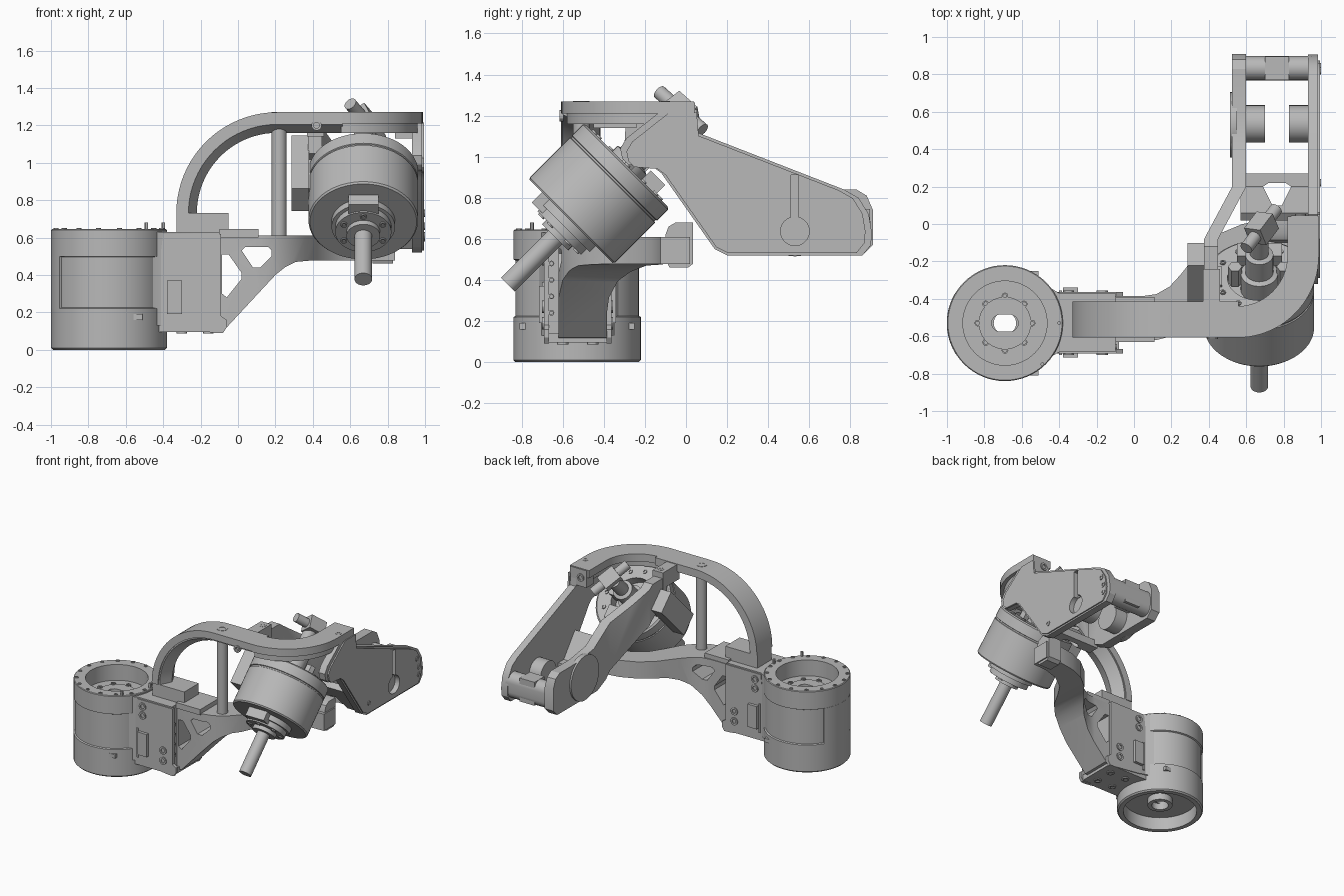
import bpy, bmesh
from math import sin, cos, pi, radians
from mathutils import Vector

old = bpy.data.objects.get("Cube")
if old:
    bpy.data.objects.remove(old, do_unlink=True)

metal = bpy.data.materials.new("machined_grey")
metal.use_nodes = True
GREY = (0.48, 0.48, 0.48, 1)
metal.diffuse_color = GREY
for node in metal.node_tree.nodes:
    if node.type == 'BSDF_PRINCIPLED':
        node.inputs["Base Color"].default_value = GREY
parts = []


def finish(name, bm):
    bmesh.ops.recalc_face_normals(bm, faces=bm.faces)
    mesh = bpy.data.meshes.new(name)
    bm.to_mesh(mesh)
    bm.free()
    mesh.materials.append(metal)
    ob = bpy.data.objects.new(name, mesh)
    bpy.context.collection.objects.link(ob)
    parts.append(ob)
    return ob


def prism(name, pts, axis, lo, hi, bend=None, far=None):
    """Extrude a 2D outline along an axis, or loft it to a far outline; bend shifts x by y."""
    place = {'x': lambda u, v, w: (w, u, v),
             'y': lambda u, v, w: (u, w, v),
             'z': lambda u, v, w: (u, v, w)}[axis]
    bm = bmesh.new()
    rings = [[bm.verts.new(place(u, v, w)) for u, v in outline] for outline, w in ((pts, lo), (far or pts, hi))]
    for ring in rings:
        bm.faces.new(ring)
    n = len(pts)
    for i in range(n):
        j = (i + 1) % n
        bm.faces.new((rings[0][i], rings[0][j], rings[1][j], rings[1][i]))
    if bend:
        for y in (0.2, -0.08):
            geom = bm.verts[:] + bm.edges[:] + bm.faces[:]
            bmesh.ops.bisect_plane(bm, geom=geom, plane_co=(0, y, 0), plane_no=(0, 1, 0))
        for v in bm.verts:
            v.co.x += bend(v.co.y)
    return finish(name, bm)


def rect(u0, v0, u1, v1):
    return [(u0, v0), (u1, v0), (u1, v1), (u0, v1)]


def box(name, lo, hi):
    return prism(name, rect(lo[0], lo[1], hi[0], hi[1]), 'z', lo[2], hi[2])


def arc(cu, cv, r, a0, a1, n=20):
    angles = [radians(a0 + (a1 - a0) * i / n) for i in range(n + 1)]
    return [(cu + r * cos(a), cv + r * sin(a)) for a in angles]


def lathe(name, profile, origin, axis, seg=48, ring=False):
    """Revolve (radius, distance) points; ring joins the last point to the first."""
    bm = bmesh.new()
    rot = Vector(axis).to_track_quat('Z', 'Y')
    loops = [[bm.verts.new(Vector(origin) + rot @ Vector((r * cos(2 * pi * i / seg), r * sin(2 * pi * i / seg), d)))
              for i in range(seg)] for r, d in profile]
    pairs = list(zip(loops, loops[1:]))
    if ring:
        pairs.append((loops[-1], loops[0]))
    else:
        bm.faces.new(loops[0])
        bm.faces.new(loops[-1])
    for a, b in pairs:
        for i in range(seg):
            j = (i + 1) % seg
            bm.faces.new((a[i], a[j], b[j], b[i]))
    return finish(name, bm)


def rod(name, p0, p1, r, seg=24):
    d = Vector(p1) - Vector(p0)
    return lathe(name, [(r, 0), (r, d.length)], p0, d, seg)


def cut(ob, cutter, operation='DIFFERENCE'):
    mod = ob.modifiers.new("cut", 'BOOLEAN')
    mod.operation, mod.solver, mod.object = operation, 'EXACT', cutter
    bpy.context.view_layer.update()
    deps = bpy.context.evaluated_depsgraph_get()
    mesh = bpy.data.meshes.new_from_object(ob.evaluated_get(deps))
    ob.modifiers.clear()
    ob.data = mesh
    parts.remove(cutter)
    bpy.data.objects.remove(cutter, do_unlink=True)


def bolt(name, p, d, r=0.025, proud=0.008):
    """Socket-head screw."""
    lathe(name, [(r, -0.012), (r, proud), (r * 0.55, proud), (r * 0.55, -0.01)], p, d, 12)


# Base drum with open top and hollow underside
CX, CY = -0.69, -0.53
drum = lathe("base_drum", [(0.03, 0.1), (0.03, 0.53), (0.14, 0.53), (0.14, 0.52), (0.225, 0.52), (0.225, 0.645),
                           (0.305, 0.645), (0.31, 0.64), (0.31, 0.5), (0.3, 0.495), (0.3, 0.225), (0.31, 0.22),
                           (0.31, 0.01), (0.3, 0), (0.265, 0), (0.265, 0.1)], (CX, CY, 0), (0, 0, 1), 64, True)
slot = arc(CX + 0.025, CY, 0.046, -80, 80, 8) + arc(CX - 0.025, CY, 0.046, 100, 260, 8)
cut(drum, prism("drum_slot", slot, 'z', 0.05, 0.6))
lathe("base_hub", [(0.09, 0.05), (0.09, 0.11), (0.06, 0.11), (0.06, 0.05)], (CX, CY, 0), (0, 0, 1), 32, True)
prism("drum_side_panel", arc(CX, CY, 0.311, 148, 212) + arc(CX, CY, 0.28, 212, 148), 'z', 0.22, 0.5)
for i in range(16):
    a = 2 * pi * (i + 0.5) / 16
    bolt("rim_bolt", (CX + 0.288 * cos(a), CY + 0.288 * sin(a), 0.645), (0, 0, 1), 0.014, 0.005)
for i in range(8):
    a = 2 * pi * i / 8
    bolt("hub_bolt", (CX + 0.145 * cos(a), CY + 0.145 * sin(a), 0.53), (0, 0, 1), 0.018)
for x, y in ((-0.49, -0.75), (-0.4, -0.53)):
    rod("locating_pin", (x, y, 0.6), (x, y, 0.68), 0.01, 12)

# Bracket joining the drum to the arms
outline = [(-0.5, -0.74), (-0.4, -0.685), (-0.1, -0.685), (-0.1, -0.37), (-0.4, -0.37), (-0.5, -0.31)]
housing = prism("bracket_housing", outline, 'z', 0.13, 0.63)
cut(housing, rod("drum_bore", (CX, CY, 0), (CX, CY, 0.9), 0.25, 48))
side_plate = [(-0.46, 0.15), (-0.4, 0.13), (-0.36, 0.12), (-0.12, 0.09), (-0.08, 0.09), (-0.06, 0.12),
              (-0.06, 0.16), (-0.09, 0.18), (-0.09, 0.62), (-0.4, 0.62)]
for y, out in ((-0.68, -1), (-0.375, 1)):
    prism("bracket_side_plate", side_plate, 'y', y - 0.012, y + 0.012)
    for x, z in ((-0.35, 0.57), (-0.35, 0.5), (-0.17, 0.27), (-0.17, 0.19)):
        bolt("bracket_bolt", (x, y + out * 0.012, z), (0, out, 0), 0.03)
    box("connector_cover", (-0.38, y - 0.035, 0.19), (-0.3, y + 0.035, 0.37))
    box("connector_flange", (-0.4, y - 0.02, 0.16), (-0.385, y + 0.02, 0.39))
    box("drum_clip", (-0.57, CY + out * 0.265 - 0.015, 0.16), (-0.51, CY + out * 0.265 + 0.015, 0.19))
    for z in (0.24, 0.32, 0.4, 0.48):
        bolt("end_bolt", (-0.1, y - out * 0.025, z), (1, 0, 0), 0.014)
    for x in (-0.3, -0.16):
        bolt("base_bolt", (x, y - out * 0.08, 0.095), (0, 0, -1), 0.028)
box("bracket_base", (-0.43, -0.685, 0.095), (-0.08, -0.37, 0.14))
box("arch_foot", (-0.33, -0.6, 0.62), (-0.05, -0.42, 0.73))
box("foot_step", (-0.1, -0.63, 0.6), (0.11, -0.39, 0.645))

# Lower arm: trussed root running into a curve behind the motor, side profile trimmed by plan
arm = prism("lower_arm", [(-0.12, 0.61), (-0.12, 0.11), (-0.06, 0.12), (0.2, 0.4), (0.25, 0.44), (0.31, 0.47),
                          (0.4, 0.478), (0.84, 0.478), (0.84, 0.61)], 'y', -0.9, 0.3)
plan = [(-0.2, -0.62), (0.12, -0.62), (0.2, -0.6), (0.28, -0.555), (0.36, -0.47), (0.42, -0.36), (0.49, -0.25),
        (0.6, -0.17), (0.72, -0.13), (0.9, -0.12), (0.9, 0.02), (0.7, 0.02), (0.58, 0), (0.46, -0.05),
        (0.36, -0.13), (0.25, -0.27), (0.19, -0.335), (0.12, -0.375), (0.05, -0.385), (-0.2, -0.385)]
cut(arm, prism("arm_plan", plan, 'z', 0, 0.8), 'INTERSECT')
for hole in ([(-0.085, 0.51), (-0.085, 0.3), (-0.06, 0.28), (0.02, 0.38), (0.02, 0.41), (-0.05, 0.51)],
             [(0.02, 0.53), (0.04, 0.55), (0.16, 0.55), (0.18, 0.53), (0.18, 0.5), (0.12, 0.44), (0.08, 0.44)]):
    cut(arm, prism("truss_hole", hole, 'y', -0.8, -0.2))
prism("lower_pivot_block", [(-0.1, 0.5), (-0.08, 0.46), (0.01, 0.46), (0.035, 0.48), (0.035, 0.68), (-0.05, 0.68),
                            (-0.085, 0.66), (-0.1, 0.62)], 'x', 0.72, 0.83)
bolt("pivot_bolt", (0.83, -0.03, 0.54), (1, 0, 0), 0.035)
rod("support_pillar", (0.22, -0.51, 0.58), (0.22, -0.51, 1.2), 0.04)


# Upper arm: arch with a tapered inner rib, then a flat curve to the forearm
def arch(r0, r1):
    return arc(0.21, 0.73, r1, 180, 90) + [(0.56, 0.73 + r1), (0.56, 0.73 + r0)] + arc(0.21, 0.73, r0, 90, 180)


prism("arch_outer_band", arch(0.485, 0.54), 'y', -0.608, -0.415)
for y in (-0.6, -0.42):
    prism("arch_inner_rib", arch(0.475, 0.49), 'y', y, -0.51, far=arch(0.43, 0.49))
for name, r0, r1, z0, z1 in (("upper_arm_plate", 0.27, 0.438, 1.21, 1.27), ("upper_arm_rail", 0.3, 0.41, 1.16, 1.215)):
    prism(name, arc(0.55, -0.17, r1, -90, 0) + [(0.55 + r1, 0.04), (0.55 + r0, 0.04)]
          + arc(0.55, -0.17, r0, 0, -90), 'z', z0, z1)
box("upper_arm_end", (0.84, -0.04, 1.13), (0.985, 0.045, 1.265))
bolt("end_block_bolt", (0.89, 0.045, 1.2), (0, 1, 0), 0.03)
bolt("arch_bolt", (0.22, -0.51, 1.27), (0, 0, 1), 0.04, 0.002)
bolt("arm_bolt", (0.95, -0.1, 1.27), (0, 0, 1), 0.022, 0.002)
box("arm_lug", (0.37, -0.45, 1.14), (0.46, -0.24, 1.265))
bolt("lug_bolt", (0.42, -0.29, 1.265), (0, 0, 1), 0.025, 0.002)
bolt("lug_front_bolt", (0.42, -0.608, 1.2), (0, -1, 0), 0.028)

# Forearm: right cheek with a slot running into a pivot recess
cheek = [(-0.32, 1.04), (-0.29, 1.09), (-0.1, 1.24), (0.04, 1.24), (0.05, 1.12), (0.77, 0.84), (0.84, 0.8),
         (0.89, 0.72), (0.905, 0.63), (0.9, 0.57), (0.86, 0.52), (0.2, 0.52), (0.14, 0.55), (-0.12, 0.92),
         (-0.16, 0.95), (-0.28, 0.96), (-0.31, 0.99)]
right = prism("forearm_right_cheek", cheek, 'x', 0.93, 0.985)
prism("cheek_face", [(u * 0.95 + 0.014, v * 0.95 + 0.038) for u, v in cheek], 'x', 0.98, 0.995)
for ob in (right, parts[-1]):
    cut(ob, prism("cheek_slot", rect(0.512, 0.6, 0.548, 0.91), 'x', 0.96, 1.1))
    cut(ob, rod("cheek_pivot_recess", (0.955, 0.53, 0.637), (1.1, 0.53, 0.637), 0.07, 32))
for y, z in ((0.82, 0.73), (0.84, 0.66), (0.84, 0.6), (0.22, 0.61)):
    bolt("cheek_bolt", (0.992, y, z), (1, 0, 0), 0.02)


# Forearm: left cheek, cranked inwards past the motor
def crank(y):
    return -0.15 * min(1, max(0, (0.2 - y) / 0.28))


prism("forearm_left_cheek", [(-0.3, 1.05), (-0.29, 1.22), (-0.12, 1.22), (0.04, 1.1), (0.4, 0.87), (0.6, 0.84),
                             (0.83, 0.84), (0.88, 0.81), (0.91, 0.74), (0.91, 0.57), (0.86, 0.52), (0.36, 0.52),
                             (0.25, 0.57), (-0.1, 0.93), (-0.2, 1)], 'x', 0.525, 0.6, crank)
rod("left_pivot_disc", (0.512, 0.53, 0.69), (0.55, 0.53, 0.69), 0.175, 48)
for x0, x1 in ((0.59, 0.7), (0.83, 0.94)):
    rod("pivot_boss", (x0, 0.535, 0.64), (x1, 0.535, 0.64), 0.1, 32)
prism("cross_bar", arc(0.833, 0.68, 0.065, 0, 180, 12) + arc(0.833, 0.61, 0.065, 180, 360, 12), 'x', 0.58, 0.95)
box("bar_block", (0.7, 0.77, 0.56), (0.83, 0.895, 0.745))
web = prism("forearm_web", [(0.27, 0.54), (0.18, 0.54), (0.02, 0.75), (0.06, 0.78), (0.2, 0.6), (0.27, 0.6)],
            'x', 0.57, 0.94)
cut(web, prism("web_hole", [(0.69, 0.2), (0.72, 0.22), (0.81, 0.22), (0.84, 0.2), (0.79, 0.1), (0.74, 0.1)], 'z', 0.4, 0.9))

# Tilted motor, built along its own axis
AXIS = Vector((0, -1, -1)).normalized()
UP = Vector((0, -1, 1)).normalized()
FACE = Vector((0.67, -0.56, 0.685))


def on_motor(d, side=0, up=0):
    return FACE + AXIS * d + Vector((side, 0, 0)) + UP * up


lathe("motor_body", [(0.11, -0.3), (0.17, -0.3), (0.17, -0.385), (0.28, -0.385), (0.293, -0.375), (0.293, -0.3),
                     (0.287, -0.297), (0.287, -0.288), (0.293, -0.285), (0.293, -0.01), (0.285, 0), (0.17, 0),
                     (0.17, 0.04), (0.15, 0.04), (0.15, 0.08), (0.09, 0.08), (0.09, 0.11)], FACE, AXIS, 64)
rod("motor_shaft", on_motor(0.05), on_motor(0.435), 0.047, 32)
lathe("motor_rear_hub", [(0.1, -0.28), (0.1, -0.42), (0.075, -0.43), (0.075, -0.56), (0.05, -0.57), (0.05, -0.72)],
      FACE, AXIS, 32)
for i in range(12):
    a = 2 * pi * i / 12
    bolt("motor_rear_bolt", on_motor(-0.385, 0.225 * cos(a), 0.225 * sin(a)), -AXIS, 0.016)
    if i % 2:
        bolt("motor_front_bolt", on_motor(0.08, 0.12 * cos(a), 0.12 * sin(a)), AXIS, 0.018)
a, b = Vector((0.6, -0.13, 1.315)), Vector((0.76, 0.08, 1.13))
rod("cable_connector", a, b, 0.035)
rod("connector_body", a.lerp(b, 0.3), a.lerp(b, 0.72), 0.075, 4)
for side in (-0.13, 0.13):
    rod("rear_standoff", on_motor(-0.35, side, 0), on_motor(-0.47, side, 0), 0.038, 6)


def motor_box(name, d0, d1, s0, s1, u0, u1):
    corners = [on_motor(d, 0, u) for d, u in ((d0, u0), (d1, u0), (d1, u1), (d0, u1))]
    return prism(name, [(c.y, c.z) for c in corners], 'x', FACE.x + s0, FACE.x + s1)


motor_box("motor_side_box", -0.565, -0.165, -0.385, -0.29, -0.085, 0.085)
motor_box("motor_side_mount", -0.4, -0.18, -0.3, -0.2, -0.07, 0.07)
motor_box("motor_rear_clamp", -0.45, -0.38, -0.12, 0.12, -0.2, -0.1)
motor_box("motor_front_key", 0, 0.07, -0.08, 0.08, 0.12, 0.2)

# Smooth the round surfaces, keep machined edges crisp
bpy.ops.object.select_all(action='DESELECT')
for ob in parts:
    ob.select_set(True)
bpy.context.view_layer.objects.active = parts[0]
bpy.ops.object.shade_smooth_by_angle(angle=radians(30))
